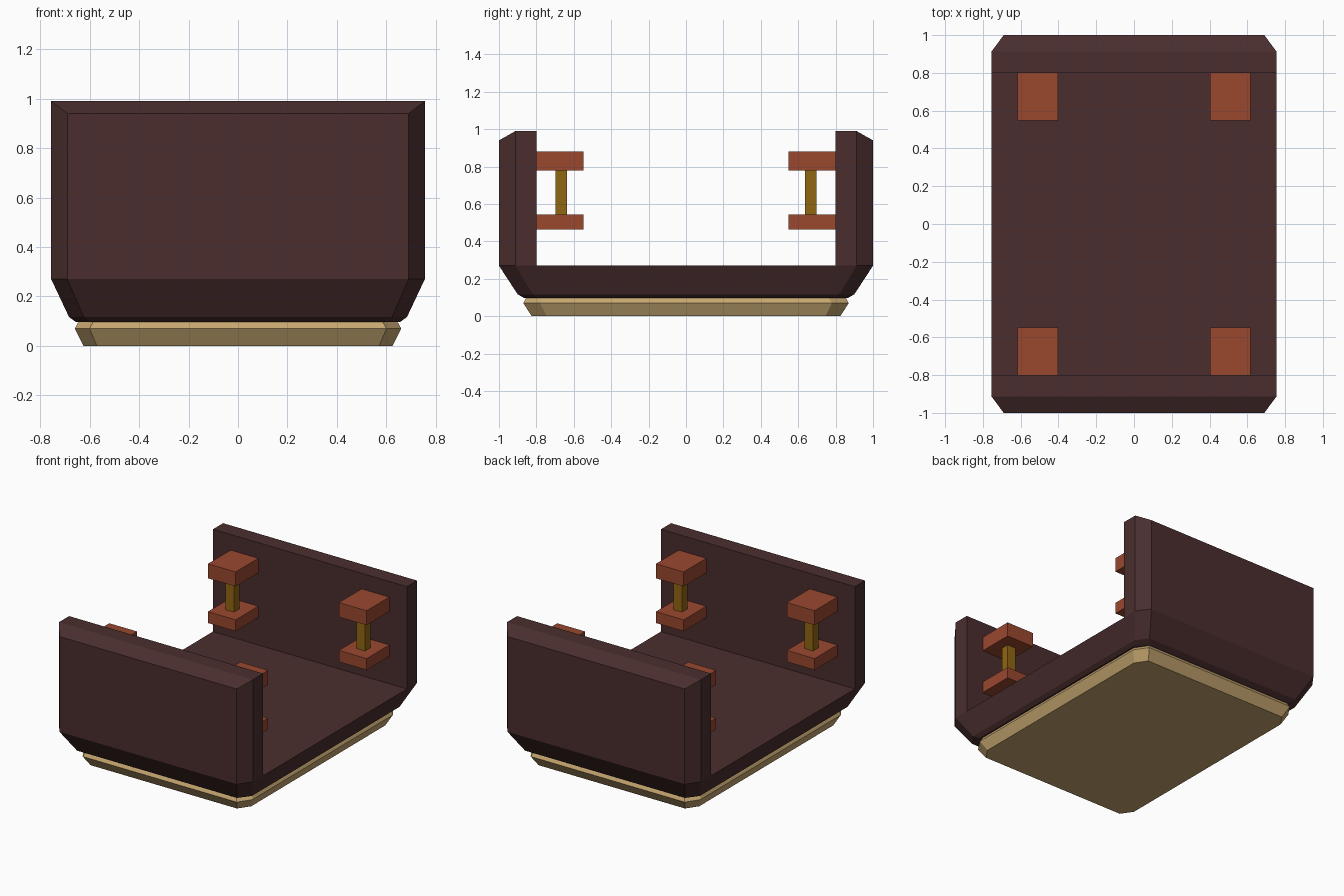
import bpy, bmesh

if "Cube" in bpy.data.objects:
    bpy.data.objects.remove(bpy.data.objects["Cube"])


def material(name, rgb):
    m = bpy.data.materials.new(name)
    m.diffuse_color = (*rgb, 1)
    m.use_nodes = True
    m.node_tree.nodes["Principled BSDF"].inputs["Base Color"].default_value = m.diffuse_color
    return m


MAROON = material("dark maroon", (0.069, 0.027, 0.027))
TAN = material("tan", (0.56, 0.38, 0.16))
RUST = material("rust orange", (0.32, 0.065, 0.028))
BRASS = material("brass", (0.28, 0.135, 0.006))


def finish(bm, name, mat):
    bmesh.ops.recalc_face_normals(bm, faces=bm.faces)
    mesh = bpy.data.meshes.new(name)
    bm.to_mesh(mesh)
    bm.free()
    mesh.materials.append(mat)
    obj = bpy.data.objects.new(name, mesh)
    bpy.context.collection.objects.link(obj)
    return obj


def ring(bm, hx, hy, cx, cy, z, split):
    """Rectangle with cut corners; 'split' adds a point on each long side."""
    half = [(hx, split), (hx, hy - cy), (hx - cx, hy),
            (cx - hx, hy), (-hx, hy - cy), (-hx, split)]
    pts = half + [(-x, -y) for x, y in half]
    return [bm.verts.new((x, y, z)) for x, y in pts]


def loft(bm, rings):
    for a, b in zip(rings, rings[1:]):
        n = len(a)
        for i in range(n):
            j = (i + 1) % n
            bm.faces.new((a[i], a[j], b[j], b[i]))


# Base plinth
bm = bmesh.new()
rings = [ring(bm, 0.625, 0.825, 0.055, 0.08, 0.0, 0.6),
         ring(bm, 0.66, 0.87, 0.06, 0.09, 0.07, 0.6),
         ring(bm, 0.645, 0.855, 0.06, 0.09, 0.097, 0.6)]
loft(bm, rings)
bm.faces.new(rings[0])
bm.faces.new(rings[-1])
finish(bm, "base_plinth", TAN)

# Cradle: tapered floor with an upright wall at the front and back
bm = bmesh.new()
rings = [ring(bm, 0.655, 0.865, 0.06, 0.08, 0.097, 0.75),
         ring(bm, 0.683, 0.90, 0.06, 0.08, 0.117, 0.75),
         ring(bm, 0.755, 1.0, 0.065, 0.088, 0.27, 0.80)]
loft(bm, rings)
bm.faces.new(rings[0])
rim = rings[-1]
bm.faces.new((rim[0], rim[5], rim[6], rim[11]))
for low in (rim[:6], rim[6:]):
    # the outer edge of each wall top is bevelled down
    heights = (0.99, 0.99, 0.94, 0.94, 0.99, 0.99)
    top = [bm.verts.new((v.co.x, v.co.y, h)) for v, h in zip(low, heights)]
    loft(bm, [low, top])
    bm.faces.new((top[0], top[1], top[4], top[5]))
    bm.faces.new((top[1], top[2], top[3], top[4]))
finish(bm, "cradle_body", MAROON)


def mirrored_box(name, x, y, z, mat):
    """Box from (min, max) ranges, mirrored to all four corners."""
    bm = bmesh.new()
    bmesh.ops.create_cube(bm, size=1)
    for v in bm.verts:
        v.co = [r[0] if c < 0 else r[1] for c, r in zip(v.co, (x, y, z))]
    obj = finish(bm, name, mat)
    mod = obj.modifiers.new("four corners", 'MIRROR')
    mod.use_axis = (True, True, False)
    mod.use_mirror_merge = False


# Brackets on the inner wall faces, joined by short posts
mirrored_box("upper_bracket", (0.402, 0.618), (0.548, 0.802), (0.778, 0.88), RUST)
mirrored_box("lower_bracket", (0.402, 0.618), (0.548, 0.802), (0.463, 0.543), RUST)
mirrored_box("bracket_post", (0.477, 0.543), (0.637, 0.697), (0.543, 0.778), BRASS)
